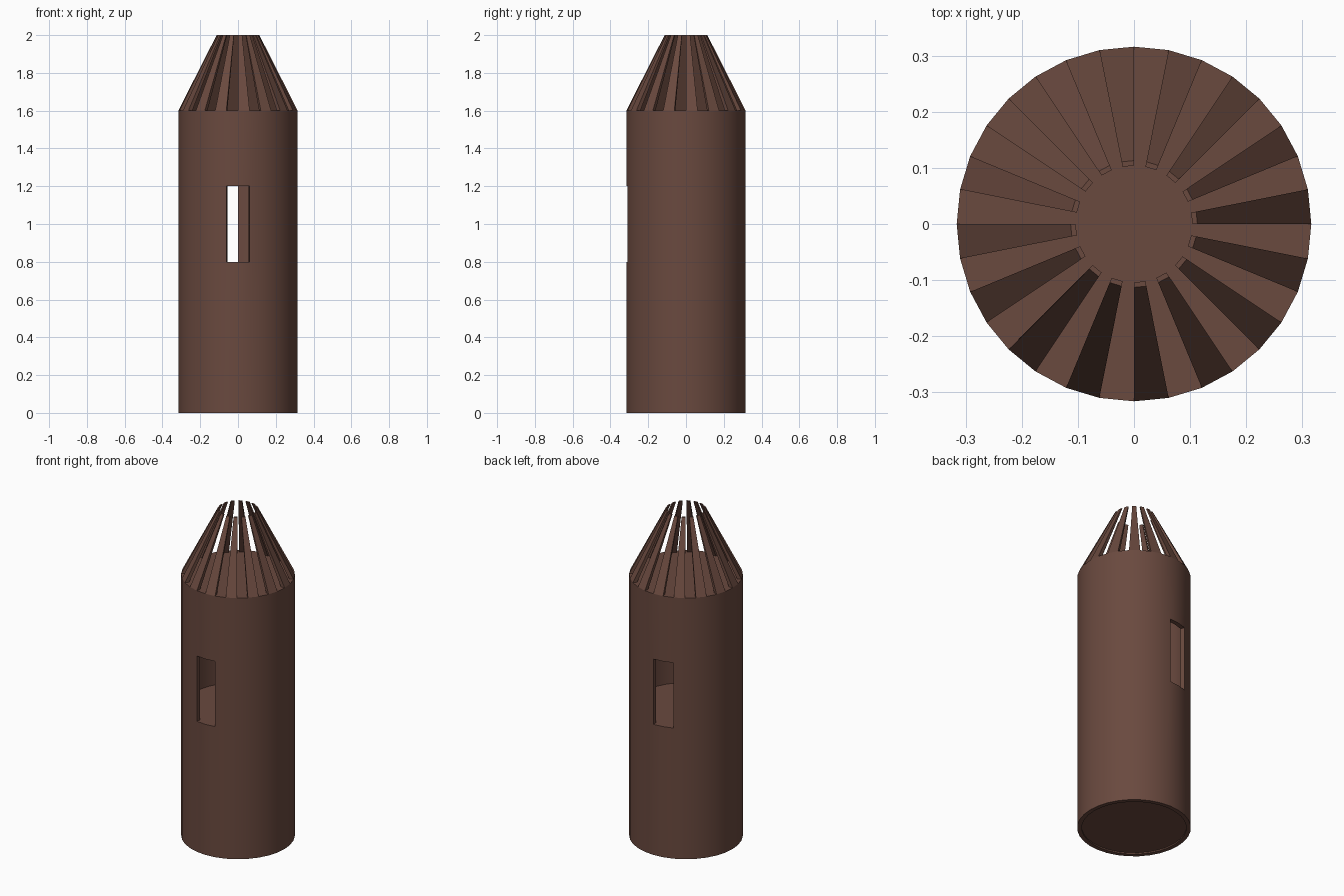
import bpy, bmesh, math

if "Cube" in bpy.data.objects:
    bpy.data.objects.remove(bpy.data.objects["Cube"])

N = 32                      # sides of the tower
R, INNER = 0.316, 0.92      # outer radius, inner wall as a fraction of it
SILL, LINTEL, TOP, TIP = 0.8, 1.2, 1.6, 2.0
CEILING, RECESS = 1.58, 0.008
TIP_R = 0.113
WINDOWS = {23, 24, 8, 9}    # wall cells left open (front and back)

brown = bpy.data.materials.new("dark brown")
brown.diffuse_color = (0.143, 0.067, 0.049, 1)
brown.use_nodes = True
brown.node_tree.nodes["Principled BSDF"].inputs["Base Color"].default_value = brown.diffuse_color


def pt(i, r, z):
    a = 2 * math.pi * i / N
    return (r * math.cos(a), r * math.sin(a), z)


def face(bm, pts):
    return bm.faces.new([bm.verts.new(p) for p in pts])


def wall(bm, i, r0, z0, r1, z1):
    """One flat side cell between two heights."""
    face(bm, [pt(i, r0, z0), pt(i + 1, r0, z0), pt(i + 1, r1, z1), pt(i, r1, z1)])


def finish(bm, name, smooth):
    bmesh.ops.remove_doubles(bm, verts=bm.verts, dist=1e-5)
    bmesh.ops.recalc_face_normals(bm, faces=bm.faces)
    me = bpy.data.meshes.new(name)
    bm.to_mesh(me)
    bm.free()
    me.materials.append(brown)
    ob = bpy.data.objects.new(name, me)
    bpy.context.collection.objects.link(ob)
    if smooth:
        bpy.ops.object.select_all(action='DESELECT')
        ob.select_set(True)
        bpy.context.view_layer.objects.active = ob
        bpy.ops.object.shade_smooth_by_angle(angle=math.radians(30))
    return ob


# Tower body: outer wall, hollow chamber behind the windows, flat deck on top
bm = bmesh.new()
ri = R * INNER
for i in range(N):
    wall(bm, i, R, 0, R, SILL)
    wall(bm, i, R, LINTEL, R, TOP)
    wall(bm, i, ri, LINTEL, ri, CEILING)
    wall(bm, i, R, 0, ri, 0)                  # bottom rim
    wall(bm, i, ri, 0, ri, RECESS)
    if i in WINDOWS:
        wall(bm, i, R, SILL, ri, SILL)        # sill and lintel
        wall(bm, i, R, LINTEL, ri, LINTEL)
        for j, nb in ((i, i - 1), (i + 1, i + 1)):
            if nb not in WINDOWS:             # jambs
                face(bm, [pt(j, R, SILL), pt(j, ri, SILL),
                          pt(j, ri, LINTEL), pt(j, R, LINTEL)])
    else:
        wall(bm, i, R, SILL, R, LINTEL)
        wall(bm, i, ri, SILL, ri, LINTEL)
for r, z in ((ri, RECESS), (ri, SILL), (ri, CEILING), (R, TOP)):
    face(bm, [pt(i, r, z) for i in range(N)])
finish(bm, "tower_body", True)

# Roof bars: every second side, leaning in to an open tip
bm = bmesh.new()
ti = TIP_R * INNER
for i in range(0, N, 2):
    wall(bm, i, R, TOP, TIP_R, TIP)
    wall(bm, i, ri, TOP, ti, TIP)
    wall(bm, i, TIP_R, TIP, ti, TIP)
    wall(bm, i, R, TOP, ri, TOP)
    for j in (i, i + 1):
        face(bm, [pt(j, R, TOP), pt(j, ri, TOP), pt(j, ti, TIP), pt(j, TIP_R, TIP)])
finish(bm, "roof_bars", False)
